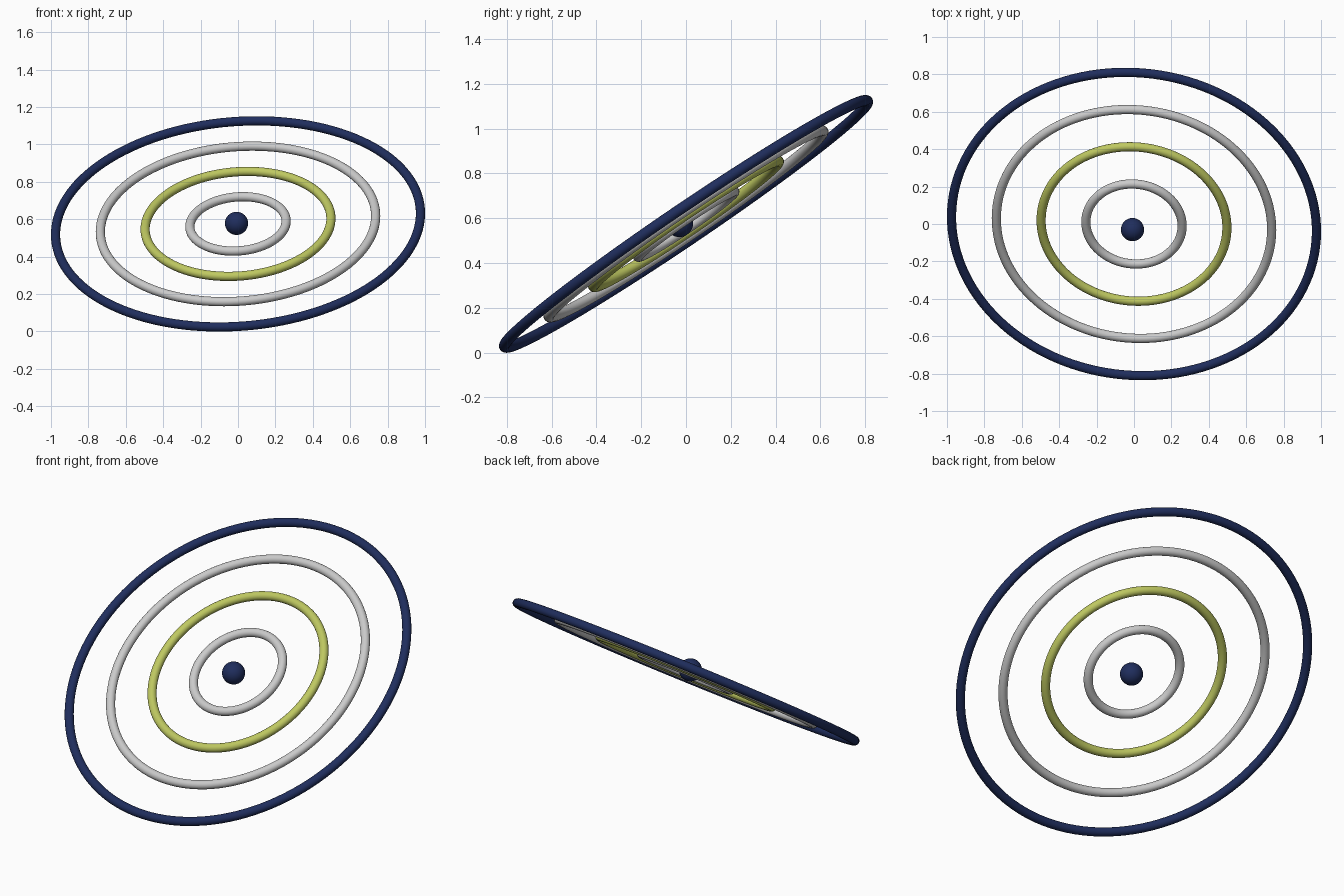
import bpy
from mathutils import Vector

if "Cube" in bpy.data.objects:
    bpy.data.objects.remove(bpy.data.objects["Cube"])

NORMAL = Vector((-0.07, -0.559, 0.826)).normalized()
TILT = NORMAL.to_track_quat('Z', 'Y').to_euler()
TUBE = 0.0245
CENTRE = (0, 0, 0.575)


def material(name, colour):
    mat = bpy.data.materials.new(name)
    mat.diffuse_color = (*colour, 1)
    mat.use_nodes = True
    mat.node_tree.nodes["Principled BSDF"].inputs["Base Color"].default_value = mat.diffuse_color
    return mat


def finish(name, mat):
    obj = bpy.context.object
    obj.name = name
    bpy.ops.object.shade_smooth()
    if mat:
        obj.data.materials.append(mat)


navy = material("navy", (0.014, 0.027, 0.11))
lime = material("lime", (0.52, 0.58, 0.12))

# Concentric rings, all lying in one tilted plane
for name, radius, mat in (
    ("inner_ring", 0.258, None),
    ("lime_ring", 0.498, lime),
    ("grey_ring", 0.738, None),
    ("outer_ring", 0.978, navy),
):
    bpy.ops.mesh.primitive_torus_add(
        location=CENTRE, rotation=TILT, major_radius=radius, minor_radius=TUBE,
        major_segments=128, minor_segments=20)
    finish(name, mat)

# Ball in the middle, slightly forward of the ring centre
bpy.ops.mesh.primitive_uv_sphere_add(
    segments=32, ring_count=16, radius=0.062, location=(-0.008, -0.03, 0.578))
finish("centre_ball", navy)
